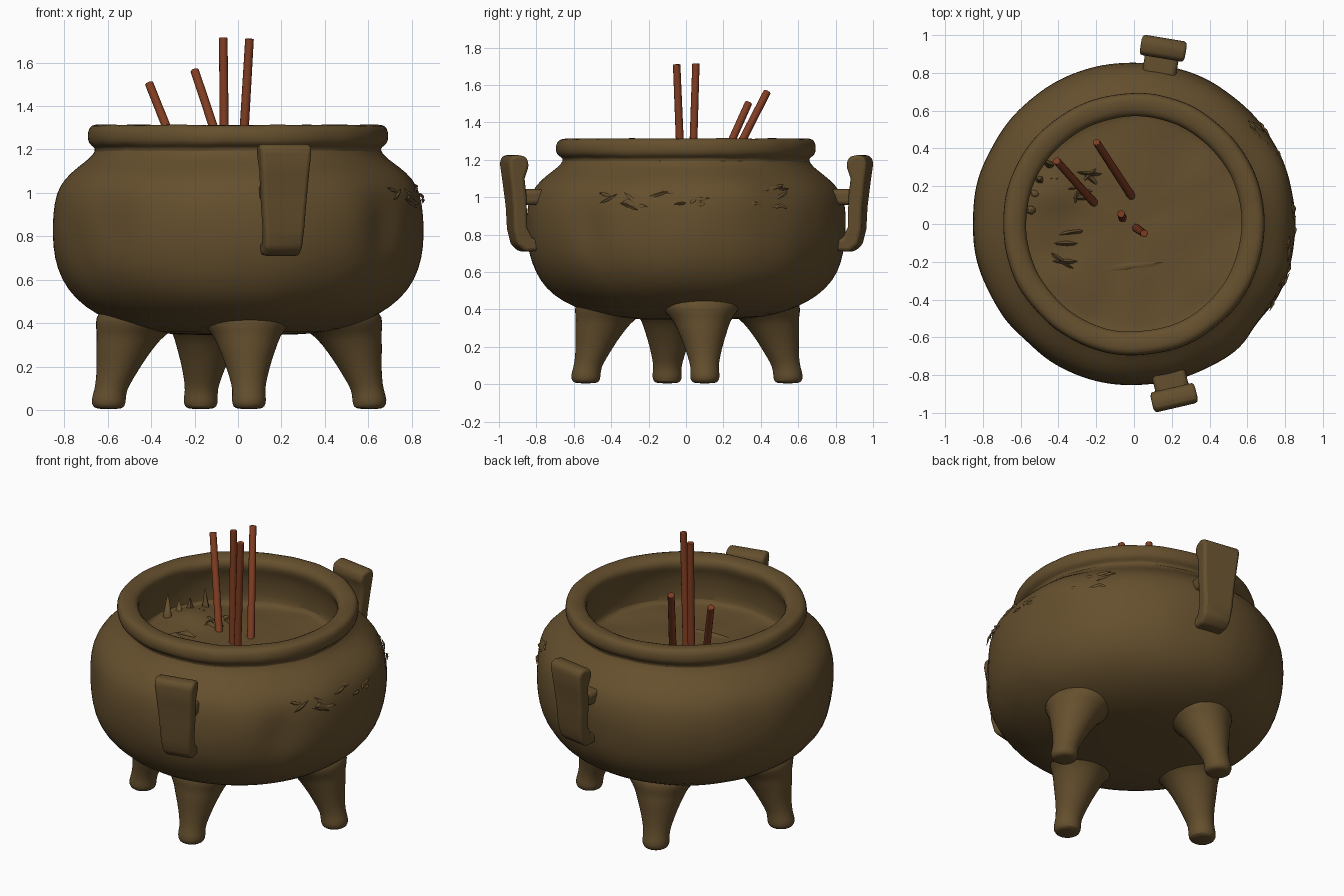
import bpy, bmesh, random
from math import sin, cos, pi, atan2, exp, radians
from mathutils import Vector, Matrix, noise

random.seed(4)
cube = bpy.data.objects.get("Cube")
if cube:
    bpy.data.objects.remove(cube, do_unlink=True)


def material(name, rgb):
    m = bpy.data.materials.new(name)
    m.use_nodes = True
    m.diffuse_color = (*rgb, 1)
    bsdf = m.node_tree.nodes["Principled BSDF"]
    bsdf.inputs["Base Color"].default_value = (*rgb, 1)
    bsdf.inputs["Roughness"].default_value = 0.9
    return m


BRONZE = material("aged brown bronze", (0.13, 0.079, 0.027))
RED = material("red brown incense", (0.22, 0.047, 0.016))


def finish(name, bm, mat, subdiv=0, bevel=0, angle=50):
    bmesh.ops.recalc_face_normals(bm, faces=bm.faces)
    mesh = bpy.data.meshes.new(name)
    bm.to_mesh(mesh)
    bm.free()
    mesh.materials.append(mat)
    ob = bpy.data.objects.new(name, mesh)
    bpy.context.collection.objects.link(ob)
    if bevel:
        mod = ob.modifiers.new("Soft edges", 'BEVEL')
        mod.width, mod.segments = bevel, 3
    if subdiv:
        mod = ob.modifiers.new("Smooth", 'SUBSURF')
        mod.levels = mod.render_levels = subdiv
    bpy.context.view_layer.objects.active = ob
    ob.select_set(True)
    bpy.ops.object.shade_smooth_by_angle(angle=radians(angle))
    ob.select_set(False)
    return ob


def loft(rings, segs):
    """Stack of circles given as (x offset, radius, z), capped at both ends."""
    bm = bmesh.new()
    loops = [[bm.verts.new((ox + r * cos(2 * pi * i / segs), r * sin(2 * pi * i / segs), z))
              for i in range(segs)] for ox, r, z in rings]
    for a, b in zip(loops, loops[1:]):
        for i in range(segs):
            j = (i + 1) % segs
            bm.faces.new((a[i], a[j], b[j], b[i]))
    bm.faces.new(loops[0][::-1])
    bm.faces.new(loops[-1])
    return bm


# Bowl: outside wall, rolled rim, inside wall and ash floor in one profile
profile = [(0.01, 0.345), (0.28, 0.345), (0.42, 0.36), (0.54, 0.39), (0.655, 0.44),
           (0.75, 0.51), (0.812, 0.60), (0.845, 0.70), (0.857, 0.80), (0.857, 0.90),
           (0.84, 1.0), (0.80, 1.065), (0.74, 1.118), (0.68, 1.16), (0.655, 1.195),
           (0.665, 1.212), (0.69, 1.225), (0.697, 1.26), (0.69, 1.30), (0.665, 1.317),
           (0.60, 1.31), (0.572, 1.29), (0.568, 1.25), (0.59, 1.21), (0.60, 1.12),
           (0.60, 1.03), (0.58, 1.015), (0.5, 1.015), (0.4, 1.015), (0.3, 1.015),
           (0.15, 1.015), (0.01, 1.015)]
bm = loft([(0, r, z) for r, z in profile], 80)

# Hollow dents (negative) and a raised shoulder (positive): angle, z, amount, size
dents = [(-38, 0.85, -0.035, 0.10), (-132, 0.85, -0.02, 0.12), (-150, 0.8, -0.015, 0.1),
         (20, 1.08, 0.025, 0.16), (-15, 1.0, 0.01, 0.12)]
mound = Vector((-0.45, 0.17))
for v in bm.verts:
    p = v.co.copy()
    flat = Vector((p.x, p.y))
    out = Vector((p.x, p.y, 0)).normalized()
    r = flat.length
    if r > 0.63 and p.z < 1.19:
        push = 0.009 * noise.noise(p * 4)
        for deg, z, amount, size in dents:
            a = radians(deg)
            c = Vector((0.83 * cos(a), 0.83 * sin(a), z))
            push += amount * exp(-((p - c).length / size) ** 2)
        v.co += out * push
    elif p.z > 1.19:
        v.co.z += 0.006 * noise.noise(p * 9)
        v.co += out * 0.006 * noise.noise(p * 6)
    elif r < 0.59 and p.z > 0.9:
        v.co.z += 0.02 * noise.noise(p * 5) + 0.05 * exp(-((flat - mound).length / 0.13) ** 2)
finish("bowl", bm, BRONZE, subdiv=1, angle=60)

# Four feet: round toe, pinched ankle, then a flare that melts into the bowl
leg = [(0.595, 0.05, 0.004), (0.595, 0.074, 0.012), (0.597, 0.082, 0.045), (0.588, 0.074, 0.09),
       (0.565, 0.088, 0.15), (0.54, 0.112, 0.23), (0.515, 0.14, 0.30),
       (0.492, 0.158, 0.345), (0.462, 0.195, 0.385), (0.43, 0.225, 0.425), (0.41, 0.22, 0.48)]
feet = {"front_leg": (0.05, -0.53), "left_leg": (0.60, 0.10),
        "back_leg": (-0.17, 0.54), "right_leg": (-0.59, -0.10)}
for name, (x, y) in feet.items():
    reach = Vector((x, y)).length - 0.59
    bm = loft([(ox + reach, r, z) for ox, r, z in leg], 20)
    bmesh.ops.rotate(bm, verts=bm.verts, matrix=Matrix.Rotation(atan2(y, x), 3, 'Z'))
    finish(name, bm, BRONZE, subdiv=1, angle=60)

# Upright handles: side outline extruded across, narrower toward the bottom
outline = [(0.955, 1.228), (0.99, 1.215), (0.998, 1.18), (0.985, 1.08), (0.97, 0.95),
           (0.965, 0.83), (0.945, 0.745), (0.90, 0.708), (0.79, 0.715), (0.79, 0.765),
           (0.86, 0.778), (0.89, 0.84), (0.895, 1.0), (0.908, 1.10), (0.885, 1.17), (0.90, 1.215)]
for name, x, y in (("front", 0.215, -0.93), ("back", 0.155, 0.93)):
    turn = Matrix.Rotation(atan2(y, x), 4, 'Z')
    bm = bmesh.new()
    sides = []
    for s in (-1, 1):
        sides.append([bm.verts.new((r, s * (0.086 + 0.036 * (z - 0.72) / 0.5), z))
                      for r, z in outline])
    n = len(outline)
    for i in range(n):
        j = (i + 1) % n
        bm.faces.new((sides[0][i], sides[0][j], sides[1][j], sides[1][i]))
    bm.faces.new(sides[0][::-1])
    bm.faces.new(sides[1])
    bm.transform(turn)
    finish(name + "_handle", bm, BRONZE, bevel=0.02, angle=60)

    # Short strut joining the handle to the shoulder
    bm = bmesh.new()
    bmesh.ops.create_cube(bm, size=1)
    bm.transform(turn @ Matrix.Translation((0.855, 0, 1.0))
                 @ Matrix.Diagonal((0.13, 0.18, 0.085, 1)))
    finish(name + "_handle_strut", bm, BRONZE, bevel=0.025, angle=60)

# Incense sticks standing in the ash
sticks = [((-0.20, 0.10, 0.98), (-0.41, 0.335, 1.505)),
          ((-0.005, 0.135, 0.98), (-0.20, 0.435, 1.565)),
          ((-0.06, 0.03, 0.98), (-0.068, 0.053, 1.715)),
          ((0.01, -0.02, 0.98), (0.053, -0.05, 1.71))]
for k, (a, b) in enumerate(sticks):
    a, b = Vector(a), Vector(b)
    bm = bmesh.new()
    bmesh.ops.create_cone(bm, cap_ends=True, segments=12, radius1=0.022, radius2=0.02,
                          depth=(b - a).length)
    bm.transform(Matrix.Translation((a + b) / 2)
                 @ (b - a).to_track_quat('Z', 'Y').to_matrix().to_4x4())
    finish(f"incense_stick_{k + 1}", bm, RED, bevel=0.004)


# Flaked crust: thin irregular slivers
def flakes(name, places):
    bm = bmesh.new()
    for m in places:
        ring = [bm.verts.new(m @ Vector((cos(t) * random.uniform(0.6, 1), sin(t) * random.uniform(0.6, 1), 0)))
                for t in (2 * pi * i / 7 for i in range(7))]
        tip = bm.verts.new(m @ Vector((0, 0, 1)))
        for i in range(7):
            bm.faces.new((ring[i], ring[(i + 1) % 7], tip))
    finish(name, bm, BRONZE, angle=60)


outer, inner = [], []
for _ in range(20):
    a, z = radians(random.uniform(-35, 45)), random.uniform(0.94, 1.06)
    r = 0.853 - 2.2 * max(0, z - 0.95) ** 1.7
    outer.append(Matrix.Rotation(a, 4, 'Z') @ Matrix.Translation((r, 0, z))
                 @ Matrix.Rotation(radians(70), 4, 'Y') @ Matrix.Rotation(random.uniform(0.9, 2.2), 4, 'Z')
                 @ Matrix.Diagonal((random.uniform(0.03, 0.07), 0.012, 0.012, 1)))
for _ in range(16):
    a, r = radians(random.uniform(130, 215)), random.uniform(0.3, 0.5)
    inner.append(Matrix.Translation((r * cos(a), r * sin(a), 1.02))
                 @ Matrix.Rotation(random.uniform(0, pi), 4, 'Z')
                 @ Matrix.Diagonal((random.uniform(0.05, 0.11), 0.016, 0.03, 1)))
# One long splinter lying in the ash and a few peeling up the back wall
inner.append(Matrix.Translation((0, -0.22, 1.01)) @ Matrix.Rotation(0.12, 4, 'Z')
             @ Matrix.Diagonal((0.22, 0.03, 0.025, 1)))
for deg in (145, 155, 163, 172):
    inner.append(Matrix.Rotation(radians(deg), 4, 'Z') @ Matrix.Translation((0.55, 0, 1.02))
                 @ Matrix.Diagonal((0.04, 0.03, random.uniform(0.08, 0.18), 1)))
flakes("shoulder_flakes", outer)
flakes("ash_flakes", inner)
